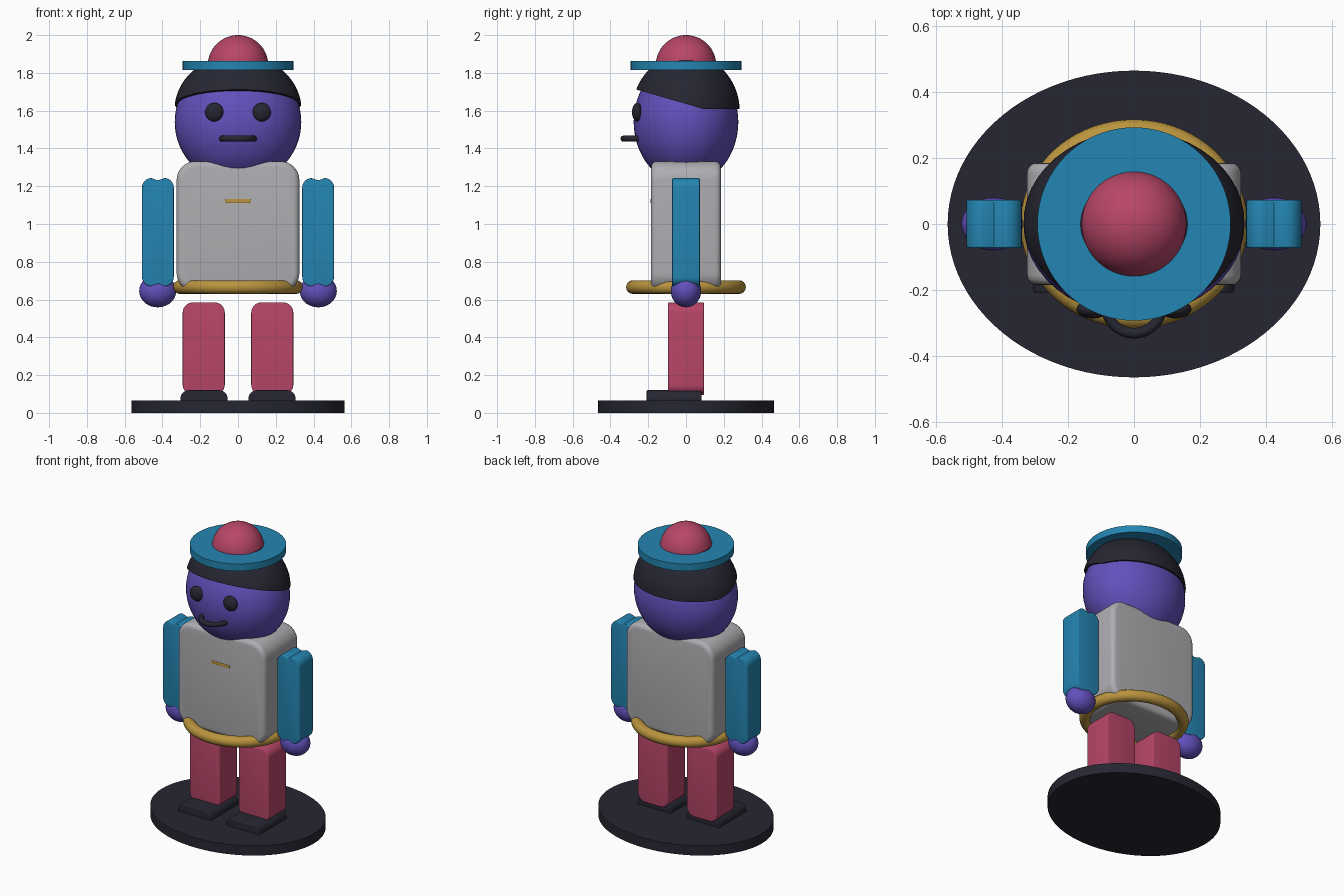
import bpy, bmesh, math
from mathutils import Vector, Matrix

cube = bpy.data.objects.get("Cube")
if cube:
    bpy.data.objects.remove(cube, do_unlink=True)


def material(name, srgb):
    color = [(c / 255 / 12.92) if c < 11 else ((c / 255 + 0.055) / 1.055) ** 2.4 for c in srgb] + [1]
    mat = bpy.data.materials.new(name)
    mat.use_nodes = True
    mat.diffuse_color = color
    mat.node_tree.nodes["Principled BSDF"].inputs["Base Color"].default_value = color
    return mat


PURPLE = material("purple", (98, 80, 188))
BLUE = material("blue", (36, 133, 178))
RED = material("rose red", (184, 70, 104))
GREY = material("light grey", (174, 173, 177))
GOLD = material("gold", (186, 148, 62))
DARK = material("dark navy", (38, 38, 50))


def finish(name, bm, mat, angle=35):
    bmesh.ops.recalc_face_normals(bm, faces=bm.faces)
    mesh = bpy.data.meshes.new(name)
    bm.to_mesh(mesh)
    bm.free()
    mesh.materials.append(mat)
    obj = bpy.data.objects.new(name, mesh)
    bpy.context.collection.objects.link(obj)
    bpy.ops.object.select_all(action='DESELECT')
    obj.select_set(True)
    bpy.context.view_layer.objects.active = obj
    bpy.ops.object.shade_smooth_by_angle(angle=math.radians(angle))
    return obj


def sphere_mesh(center, radii):
    bm = bmesh.new()
    place = Matrix.Translation(center) @ Matrix.Diagonal((*radii, 1))
    bmesh.ops.create_uvsphere(bm, u_segments=48, v_segments=32, radius=1, matrix=place)
    return bm


def ellipsoid(name, center, radii, mat):
    return finish(name, sphere_mesh(center, radii), mat)


def disc(name, rx, ry, z0, z1, mat):
    bm = bmesh.new()
    place = Matrix.Translation((0, 0, (z0 + z1) / 2)) @ Matrix.Diagonal((rx, ry, z1 - z0, 1))
    bmesh.ops.create_cone(bm, cap_ends=True, segments=96, radius1=1, radius2=1, depth=1, matrix=place)
    return finish(name, bm, mat)


def slab(name, x, y, z, radius, mat, edge=0.006, notch=0):
    """Rounded rectangle in x and z, extruded along y, with an optional groove at both ends."""
    (x0, x1), (y0, y1), (z0, z1) = x, y, z
    corners = [(x1 - radius, z1 - radius), (x0 + radius, z1 - radius),
               (x0 + radius, z0 + radius), (x1 - radius, z0 + radius)]
    outline = []
    for i, (cx, cz) in enumerate(corners):
        for k in range(9):
            a = math.radians(90 * i + 90 * k / 8)
            outline.append((cx + radius * math.cos(a), cz + radius * math.sin(a)))
        if notch and i in (0, 2):
            outline.append(((x0 + x1) / 2, z1 - notch if i == 0 else z0 + notch))
    bm = bmesh.new()
    face = bm.faces.new([bm.verts.new((px, y0, pz)) for px, pz in outline])
    side = bmesh.ops.extrude_face_region(bm, geom=[face])
    moved = [v for v in side["geom"] if isinstance(v, bmesh.types.BMVert)]
    bmesh.ops.translate(bm, verts=moved, vec=(0, y1 - y0, 0))
    rims = [e for e in bm.edges if abs(e.verts[0].co.y - e.verts[1].co.y) < 1e-5]
    bmesh.ops.bevel(bm, geom=rims, offset=edge, segments=4, profile=0.5, affect='EDGES')
    return finish(name, bm, mat)


# Stand
disc("base", 0.565, 0.465, 0, 0.066, DARK)

# Paired limbs
for side, s in (("left", 1), ("right", -1)):
    def span(a, b):
        return sorted((s * a, s * b))
    slab(side + "_shoe", span(0.055, 0.305), (-0.208, 0.083), (0.025, 0.12), 0.045, DARK)
    slab(side + "_leg", span(0.07, 0.293), (-0.095, 0.095), (0.095, 0.585), 0.055, RED)
    slab(side + "_arm", span(0.34, 0.508), (-0.073, 0.073), (0.67, 1.243), 0.05, BLUE, notch=0.012)
    ellipsoid(side + "_hand", (s * 0.425, 0, 0.645), (0.098, 0.08, 0.086), PURPLE)
    ellipsoid(side + "_eye", (s * 0.125, -0.258, 1.592), (0.049, 0.028, 0.049), DARK)

# Torso with a faint chest badge
slab("torso", (-0.325, 0.325), (-0.185, 0.185), (0.64, 1.332), 0.1, GREY, edge=0.03)
slab("chest_badge", (-0.07, 0.07), (-0.187, -0.18), (1.112, 1.132), 0.01, GOLD, edge=0.001)

# Belt ring
bm = bmesh.new()
RINGS, SIDES, TUBE = 72, 16, 0.036
grid = []
for i in range(RINGS):
    a = math.tau * i / RINGS
    row = []
    for j in range(SIDES):
        b = math.tau * j / SIDES
        out = TUBE * math.cos(b)
        row.append(bm.verts.new(((0.308 + out) * math.cos(a), (0.281 + out) * math.sin(a),
                                 0.666 + TUBE * math.sin(b))))
    grid.append(row)
for i in range(RINGS):
    for j in range(SIDES):
        n, m = (i + 1) % RINGS, (j + 1) % SIDES
        bm.faces.new((grid[i][j], grid[n][j], grid[n][m], grid[i][m]))
finish("belt", bm, GOLD)

# Head
ellipsoid("head", (0, 0, 1.54), (0.335, 0.277, 0.33), PURPLE)

# Hair: a cap cut level at the back and sloping up to the forehead
bm = bmesh.new()
for part in ("front", "back"):
    half = sphere_mesh((0, 0, 1.6), (0.337, 0.284, 0.3))
    sign = 1 if part == "front" else -1
    slope = Vector((0, 0.095, 0.33)) if part == "front" else Vector((0, 0, 1))
    for point, normal in (((0, 0.09, 0), Vector((0, -sign, 0))), ((0, 0.09, 1.61), slope)):
        geom = half.verts[:] + half.edges[:] + half.faces[:]
        cut = bmesh.ops.bisect_plane(half, geom=geom, plane_co=point, plane_no=normal, clear_inner=True)
        if normal is slope:
            rim = [e for e in cut["geom_cut"] if isinstance(e, bmesh.types.BMEdge)]
            bmesh.ops.contextual_create(half, geom=rim)
    temp = bpy.data.meshes.new("hair_half")
    half.to_mesh(temp)
    half.free()
    bm.from_mesh(temp)
    bpy.data.meshes.remove(temp)
bmesh.ops.remove_doubles(bm, verts=bm.verts, dist=0.0005)
finish("hair", bm, DARK)

# Mouth: a half ring standing out from the face
curve = bpy.data.curves.new("mouth", 'CURVE')
curve.dimensions = '3D'
curve.bevel_depth = 0.016
curve.bevel_resolution = 4
curve.use_fill_caps = True
spline = curve.splines.new('POLY')
spline.points.add(24)
for i, p in enumerate(spline.points):
    a = math.pi + math.pi * i / 24
    p.co = (0.085 * math.cos(a), -0.246 + 0.085 * math.sin(a), 1.452, 1)
curve.materials.append(DARK)
bpy.context.collection.objects.link(bpy.data.objects.new("mouth", curve))

# Hat
disc("hat_brim", 0.293, 0.293, 1.815, 1.862, BLUE)
ellipsoid("hat_crown", (0, 0, 1.84), (0.16, 0.16, 0.16), RED)
